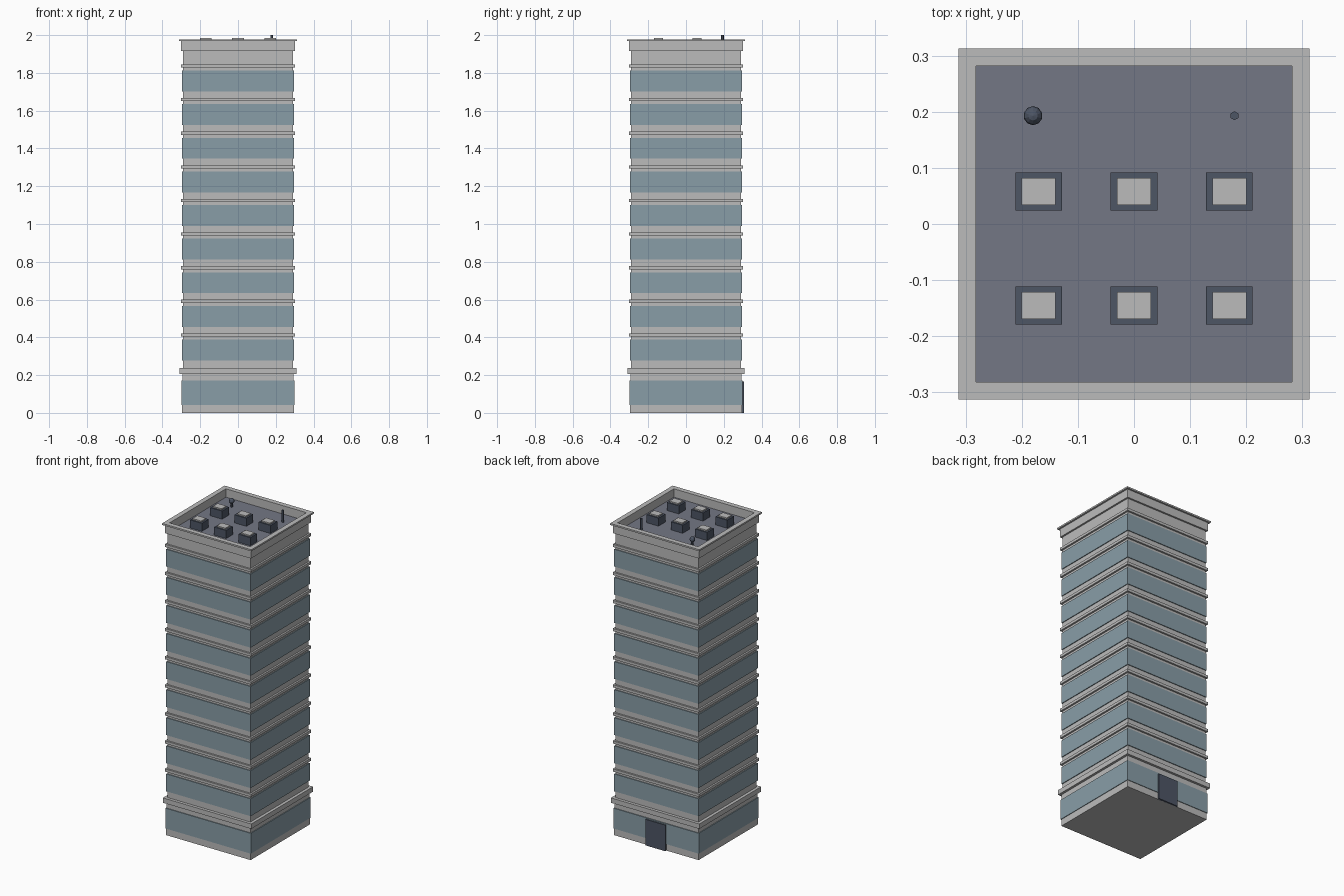
import bpy
import bmesh
from mathutils import Matrix

cube = bpy.data.objects.get("Cube")
if cube:
    bpy.data.objects.remove(cube, do_unlink=True)


def material(name, rgb):
    mat = bpy.data.materials.new(name)
    mat.use_nodes = True
    color = (*rgb, 1.0)
    mat.diffuse_color = color
    mat.node_tree.nodes["Principled BSDF"].inputs["Base Color"].default_value = color
    return mat


CONCRETE = material("concrete", (0.50, 0.50, 0.50))
GLASS = material("blue grey glass", (0.25, 0.34, 0.39))
ROOFING = material("roofing", (0.175, 0.185, 0.235))
DARK = material("dark metal", (0.075, 0.092, 0.13))


def finish(name, bm, *mats):
    bmesh.ops.recalc_face_normals(bm, faces=bm.faces)
    mesh = bpy.data.meshes.new(name)
    bm.to_mesh(mesh)
    bm.free()
    for mat in mats:
        mesh.materials.append(mat)
    obj = bpy.data.objects.new(name, mesh)
    bpy.context.collection.objects.link(obj)
    return obj


def square_loft(name, profile, *mats):
    """Join square rings given as (half width, height); the last cap takes the last material."""
    bm = bmesh.new()
    rings = [[bm.verts.new((sx * h, sy * h, z)) for sx, sy in ((-1, -1), (1, -1), (1, 1), (-1, 1))]
             for h, z in profile]
    for low, high in zip(rings, rings[1:]):
        for i in range(4):
            j = (i + 1) % 4
            bm.faces.new((low[i], low[j], high[j], high[i]))
    bm.faces.new(rings[0][::-1])
    bm.faces.new(rings[-1]).material_index = len(mats) - 1
    return finish(name, bm, *mats)


def slab(name, half, z0, z1, mat):
    return square_loft(name, [(half, z0), (half, z1)], mat)


def box(name, center, size, mat):
    bm = bmesh.new()
    bmesh.ops.create_cube(bm, size=1, matrix=Matrix.Translation(center) @ Matrix.Diagonal((*size, 1)))
    return finish(name, bm, mat)


def tube(name, x, y, z0, z1, radius, sides, mat):
    bm = bmesh.new()
    bmesh.ops.create_cone(bm, cap_ends=True, segments=sides, radius1=radius, radius2=radius,
                          depth=z1 - z0, matrix=Matrix.Translation((x, y, (z0 + z1) / 2)))
    return finish(name, bm, mat)


ROOF = 1.925

# Ground floor
slab("plinth", 0.296, 0, 0.043, CONCRETE)
slab("ground_glass", 0.300, 0.043, 0.172, GLASS)
slab("ground_lintel", 0.295, 0.172, 0.207, CONCRETE)
slab("ground_cornice", 0.310, 0.207, 0.238, CONCRETE)

# Tower shaft, topped by the parapet with its sunken roof
square_loft("tower_walls_and_roof",
            [(0.291, 0.238), (0.291, 1.915), (0.302, 1.915), (0.302, 1.968), (0.313, 1.968),
             (0.313, 1.978), (0.282, 1.978), (0.282, ROOF)], CONCRETE, ROOFING)

# Nine repeated storeys: window band and ledge above it
for floor in range(9):
    z = 0.278 + floor * 0.178
    slab(f"window_band_{floor + 1}", 0.296, z, z + 0.110, GLASS)
    slab(f"ledge_{floor + 1}", 0.302, z + 0.126, z + 0.143, CONCRETE)

# Back entrance
box("back_door", (0, 0.3, 0.0825), (0.14, 0.014, 0.165), DARK)

# Rooftop cooling units
for y in (-0.145, 0.058):
    for x in (-0.17, 0, 0.17):
        box("cooling_unit", (x, y, (ROOF + 1.976) / 2), (0.083, 0.068, 1.976 - ROOF), DARK)
        box("cooling_unit_lid", (x, y, 1.979), (0.061, 0.048, 0.01), CONCRETE)

# Roof pole and ball vent
tube("roof_pole", 0.179, 0.193, ROOF, 2.0, 0.008, 6, DARK)
tube("vent_stalk", -0.18, 0.193, ROOF, 1.965, 0.007, 8, DARK)
ball = bmesh.new()
bmesh.ops.create_uvsphere(ball, u_segments=10, v_segments=6, radius=0.017,
                          matrix=Matrix.Translation((-0.18, 0.193, 1.963)))
finish("vent_ball", ball, DARK)
